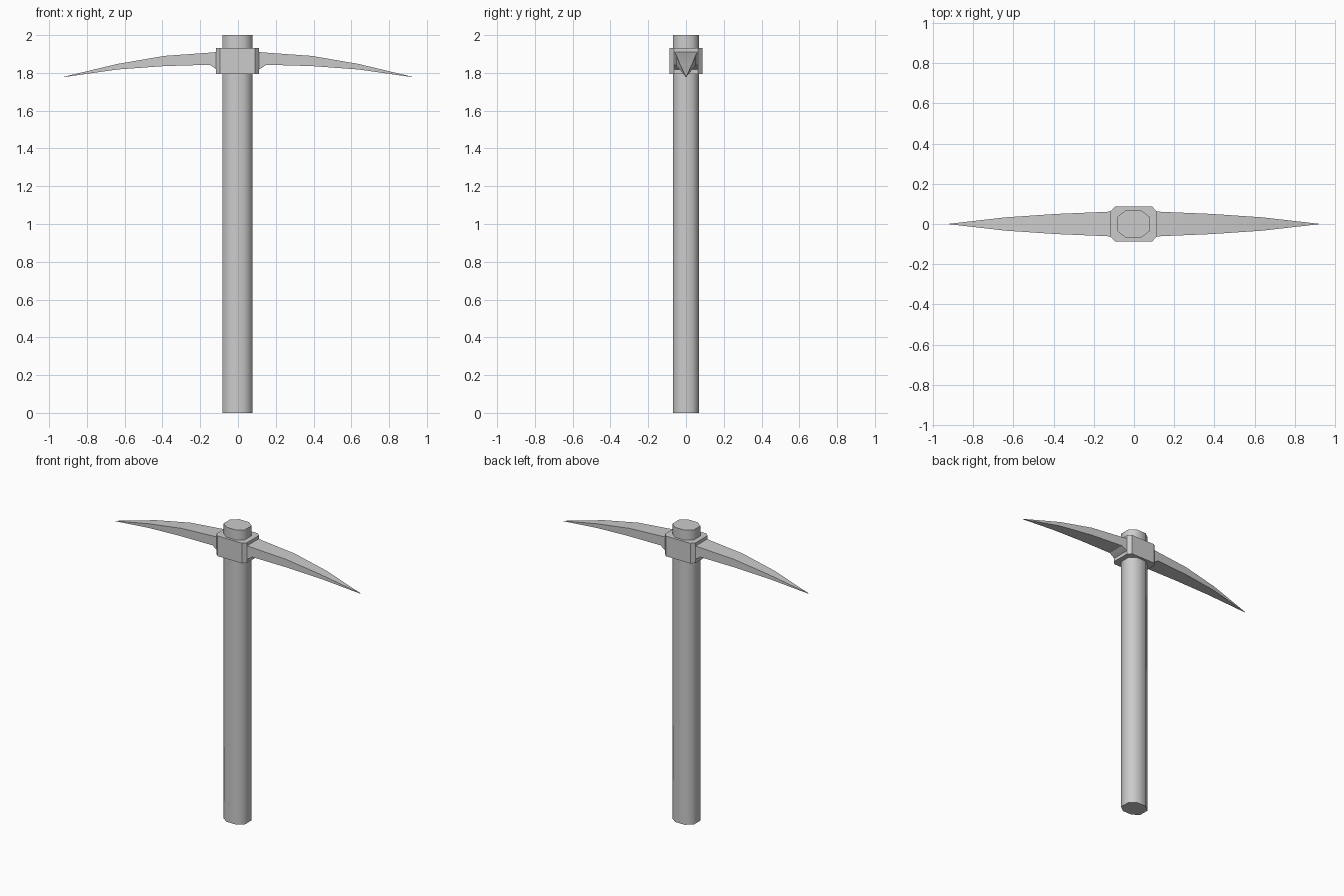
import bpy, bmesh, math

default = bpy.data.objects.get("Cube")
if default:
    bpy.data.objects.remove(default, do_unlink=True)

# One plain grey for the whole tool
grey = bpy.data.materials.new("plain grey")
grey.use_nodes = True
colour = (0.6, 0.6, 0.6, 1)
grey.diffuse_color = colour
grey.node_tree.nodes["Principled BSDF"].inputs["Base Color"].default_value = colour


def loft(name, rings, smooth_angle):
    """Skin a list of equal-sized vertex rings and cap both ends."""
    bm = bmesh.new()
    loops = [[bm.verts.new(p) for p in ring] for ring in rings]
    n = len(loops[0])
    for a, b in zip(loops, loops[1:]):
        for i in range(n):
            j = (i + 1) % n
            bm.faces.new((a[i], a[j], b[j], b[i]))
    bm.faces.new(loops[0])
    bm.faces.new(loops[-1])
    bmesh.ops.remove_doubles(bm, verts=bm.verts, dist=0.0005)
    bmesh.ops.recalc_face_normals(bm, faces=bm.faces)
    mesh = bpy.data.meshes.new(name)
    bm.to_mesh(mesh)
    bm.free()
    mesh.materials.append(grey)
    obj = bpy.data.objects.new(name, mesh)
    bpy.context.collection.objects.link(obj)
    bpy.ops.object.select_all(action='DESELECT')
    obj.select_set(True)
    bpy.context.view_layer.objects.active = obj
    bpy.ops.object.shade_smooth_by_angle(angle=math.radians(smooth_angle))
    return obj


def chamfered(hx, hy, cx, cy, z, shift=0):
    """Rectangle with cut corners, lying flat at height z."""
    pts = [(hx, cy), (cx, hy), (-cx, hy), (-hx, cy),
           (-hx, -cy), (-cx, -hy), (cx, -hy), (hx, -cy)]
    return [(x + shift, y, z) for x, y in pts]


# Eight-sided shaft
loft("handle", [chamfered(0.08, 0.07, 0.036, 0.036, z, -0.003) for z in (0, 2)], 55)

# Collar gripping the shaft
loft("collar", [chamfered(0.114, 0.087, 0.092, 0.064, z, -0.002) for z in (1.795, 1.932)], 30)

# Curved spikes: distance out, half width, top, bottom
stations = [
    (0.09, 0.063, 1.912, 1.810),
    (0.115, 0.062, 1.910, 1.820),
    (0.15, 0.060, 1.907, 1.843),
    (0.39, 0.050, 1.890, 1.836),
    (0.64, 0.033, 1.847, 1.818),
    (0.92, 0.001, 1.780, 1.778),
]
for side, label in ((1, "left"), (-1, "right")):
    rings = [[(side * x, -w, lo), (side * x, w, lo), (side * x, w, hi), (side * x, -w, hi)]
             for x, w, hi, lo in stations]
    loft(label + "_spike", rings, 30)
